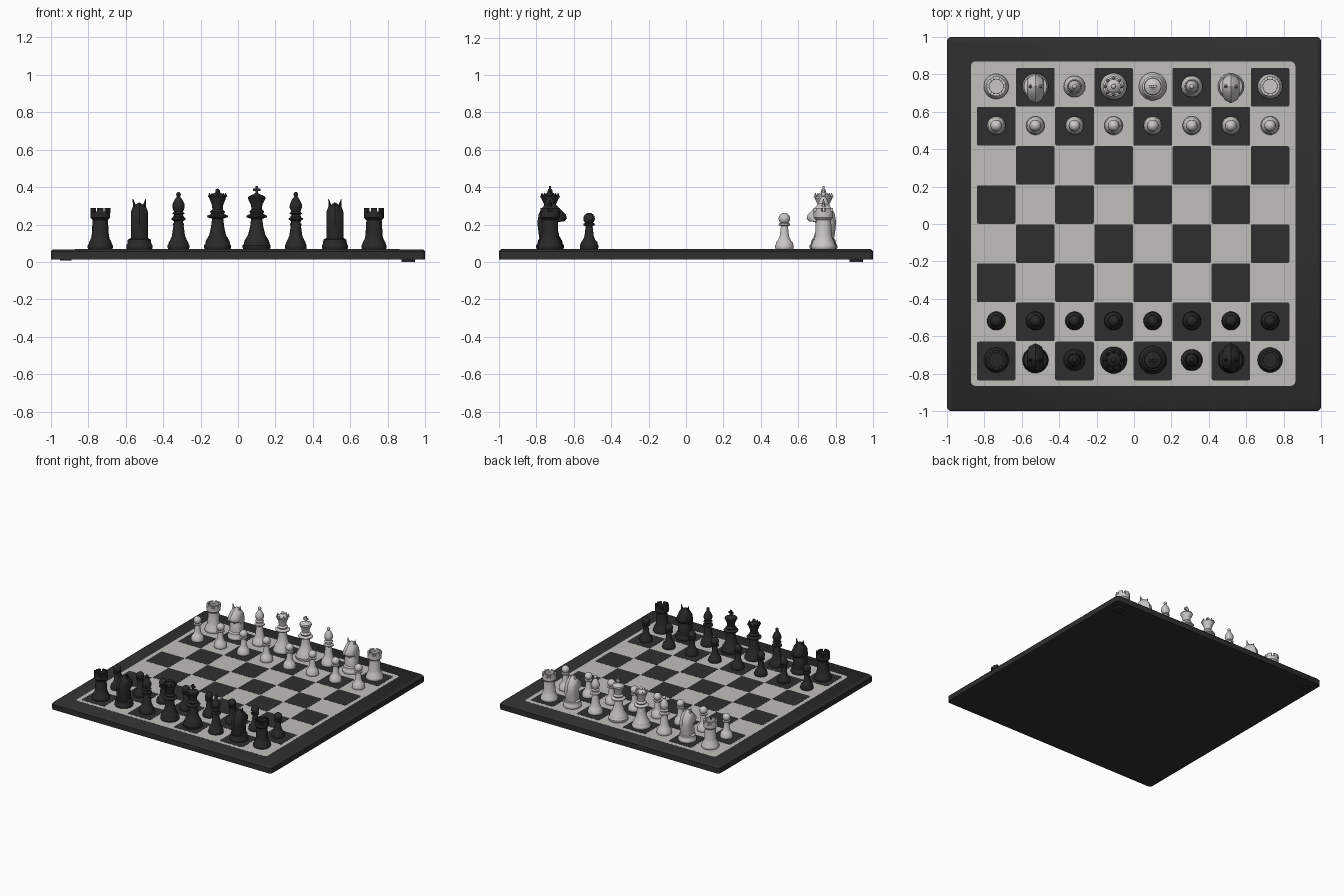
import bpy, bmesh, math
from mathutils import Matrix, Vector

cube = bpy.data.objects.get("Cube")
if cube:
    bpy.data.objects.remove(cube)


def material(name, colour):
    m = bpy.data.materials.new(name)
    m.use_nodes = True
    m.diffuse_color = (*colour, 1)
    m.node_tree.nodes["Principled BSDF"].inputs["Base Color"].default_value = (*colour, 1)
    return m


FRAME = material("dark board", (0.028, 0.028, 0.028))
FIELD = material("light board", (0.53, 0.52, 0.49))
BLACK = material("dark pieces", (0.022, 0.022, 0.022))
WHITE = material("light pieces", (0.58, 0.57, 0.55))

PITCH, START, FLOOR = 0.209, -0.736, 0.069


def to_mesh(bm, name, mat):
    bmesh.ops.recalc_face_normals(bm, faces=bm.faces)
    for f in bm.faces:
        f.smooth = True
    mesh = bpy.data.meshes.new(name)
    bm.to_mesh(mesh)
    bm.free()
    mesh.set_sharp_from_angle(angle=math.radians(40))
    mesh.materials.append(mat)
    return mesh


def place(name, mesh, loc=(0, 0, 0), turn=0):
    ob = bpy.data.objects.new(name, mesh)
    ob.location = loc
    ob.rotation_euler.z = turn
    bpy.context.collection.objects.link(ob)
    return ob


def slab(bm, cx, cy, half, z0, z1, radius, bevel=0):
    """Square slab with rounded corners and an optional bevelled rim."""
    def ring(h, r, z):
        out = []
        for q in range(4):
            a0 = q * math.pi / 2
            sx, sy = [(1, 1), (-1, 1), (-1, -1), (1, -1)][q]
            for k in range(4):
                a = a0 + k * math.pi / 6
                out.append(bm.verts.new((cx + sx * (h - r) + r * math.cos(a),
                                         cy + sy * (h - r) + r * math.sin(a), z)))
        return out
    rings = [ring(half, radius, z0), ring(half, radius, z1 - bevel)]
    if bevel:
        rings.append(ring(half - bevel, radius, z1))
    for a, b in zip(rings, rings[1:]):
        for i in range(len(a)):
            j = (i + 1) % len(a)
            bm.faces.new((a[i], a[j], b[j], b[i]))
    bm.faces.new(rings[0])
    bm.faces.new(rings[-1])


# Board: frame, light field, dark squares, small feet
bm = bmesh.new()
slab(bm, 0, 0, 1, 0.014, 0.068, 0.025, 0.012)
place("board_frame", to_mesh(bm, "board_frame", FRAME))

bm = bmesh.new()
slab(bm, -0.005, 0.002, 0.867, 0.06, 0.0685, 0.025)
place("light_field", to_mesh(bm, "light_field", FIELD))

bm = bmesh.new()
for col in range(8):
    for row in range(8):
        if (col + row) % 2 == 0:
            slab(bm, START + col * PITCH, START + 0.004 + row * PITCH, 0.103, 0.062, 0.0695, 0.008)
place("dark_squares", to_mesh(bm, "dark_squares", FRAME))

bm = bmesh.new()
slab(bm, 0.91, 0.91, 0.035, 0, 0.02, 0.01)
slab(bm, -0.92, 0.91, 0.03, 0.008, 0.02, 0.01)
place("feet", to_mesh(bm, "feet", FRAME))


# Shape helpers for the pieces
def lathe(bm, profile, n=18):
    rings = [[bm.verts.new((r * math.cos(t * math.tau / n), r * math.sin(t * math.tau / n), z))
              for t in range(n)] for r, z in profile]
    for a, b in zip(rings, rings[1:]):
        for i in range(n):
            j = (i + 1) % n
            bm.faces.new((a[i], a[j], b[j], b[i]))
    bm.faces.new(rings[0])
    bm.faces.new(rings[-1])


def ball(bm, r, z, stretch=1):
    bmesh.ops.create_uvsphere(bm, u_segments=14, v_segments=8, radius=r,
                              matrix=Matrix.Translation((0, 0, z)) @ Matrix.Diagonal((1, 1, stretch, 1)))


def box(bm, centre, size, angle=0):
    bmesh.ops.create_cube(bm, size=1, matrix=Matrix.Rotation(angle, 4, "Z")
                          @ Matrix.Translation(centre) @ Matrix.Diagonal((*size, 1)))


def foot(r):
    """Stepped base shared by every piece."""
    return [(r * 0.95, 0), (r, 0.006), (r, 0.02), (r * 0.92, 0.027), (r * 0.9, 0.036)]


def pawn(bm):
    lathe(bm, foot(0.05) + [(0.034, 0.048), (0.025, 0.07), (0.019, 0.122),
                            (0.031, 0.128), (0.03, 0.136), (0.016, 0.142)])
    ball(bm, 0.031, 0.163)


def rook(bm):
    lathe(bm, foot(0.067) + [(0.052, 0.05), (0.046, 0.07), (0.041, 0.155), (0.053, 0.168),
                             (0.053, 0.2), (0.037, 0.2), (0.037, 0.178)])
    for k in range(6):
        box(bm, (0.0445, 0, 0.206), (0.015, 0.034, 0.028), (k + 0.5) * math.tau / 6)


def bishop(bm):
    lathe(bm, foot(0.058) + [(0.046, 0.045), (0.035, 0.07), (0.024, 0.15), (0.039, 0.158),
                             (0.037, 0.166), (0.024, 0.172), (0.024, 0.184), (0.034, 0.19),
                             (0.024, 0.2), (0.033, 0.222), (0.032, 0.24), (0.02, 0.265),
                             (0.007, 0.284)])
    ball(bm, 0.013, 0.292)


def royal_body(r, top):
    return foot(r) + [(r * 0.85, 0.048), (r * 0.62, 0.075), (0.035, 0.12), (0.03, 0.162),
                      (0.054, 0.17), (0.056, 0.178), (0.034, 0.188), (0.04, 0.2),
                      (0.028, 0.212), (0.03, 0.235), (0.048, top)]


def queen(bm):
    lathe(bm, royal_body(0.072, 0.282) + [(0.038, 0.282), (0.03, 0.292), (0.012, 0.304)])
    for k in range(8):
        bmesh.ops.create_cone(bm, cap_ends=True, segments=5, radius1=0.011, radius2=0.002, depth=0.022,
                              matrix=Matrix.Rotation(k * math.tau / 8, 4, "Z")
                              @ Matrix.Translation((0.043, 0, 0.288)))
    ball(bm, 0.013, 0.31)


def king(bm):
    lathe(bm, royal_body(0.075, 0.272) + [(0.044, 0.281), (0.014, 0.295), (0.008, 0.3)])
    box(bm, (0, 0, 0.315), (0.013, 0.013, 0.044))
    box(bm, (0, 0, 0.318), (0.04, 0.013, 0.014))


def knight(bm):
    lathe(bm, foot(0.07) + [(0.062, 0.05), (0.04, 0.062)])
    # head outline as (forward, up), lofted thinner toward each cheek
    outline = [(0.05, 0.045), (0.048, 0.08), (0.034, 0.12), (0.045, 0.145), (0.078, 0.148),
               (0.09, 0.165), (0.085, 0.185), (0.055, 0.215), (0.03, 0.24), (0.0, 0.25),
               (-0.035, 0.23), (-0.06, 0.19), (-0.068, 0.14), (-0.062, 0.09), (-0.055, 0.045)]
    mid = Vector((0, 0.145))
    loops = []
    for x, s in ((-0.046, 0.5), (-0.034, 0.8), (0, 1), (0.034, 0.8), (0.046, 0.5)):
        loop = []
        for p in outline:
            q = mid + (Vector(p) - mid) * s
            # keep the neck joined to the base
            loop.append(bm.verts.new((x, q.x, p[1] if p[1] < 0.05 else q.y)))
        loops.append(loop)
    n = len(outline)
    for a, b in zip(loops, loops[1:]):
        for i in range(n):
            j = (i + 1) % n
            bm.faces.new((a[i], a[j], b[j], b[i]))
    bm.faces.new(loops[0])
    bm.faces.new(loops[-1])
    for side in (-1, 1):  # ears
        bmesh.ops.create_cone(bm, cap_ends=True, segments=6, radius1=0.019, radius2=0.002, depth=0.075,
                              matrix=Matrix.Translation((side * 0.026, 0.0, 0.23))
                              @ Matrix.Rotation(side * 0.22, 4, "Y"))


# Both armies: knights face the middle of the board
BUILD = {"pawn": pawn, "rook": rook, "knight": knight, "bishop": bishop, "queen": queen, "king": king}
BACK_ROW = ["rook", "knight", "bishop", "queen", "king", "bishop", "knight", "rook"]

for side, mat, back_y, pawn_y, turn in (("dark", BLACK, -0.727, -0.518, 0),
                                        ("light", WHITE, 0.735, 0.526, math.pi)):
    meshes = {}
    for kind, build in BUILD.items():
        bm = bmesh.new()
        build(bm)
        meshes[kind] = to_mesh(bm, f"{side}_{kind}", mat)
    for col, kind in enumerate(BACK_ROW):
        x = START + col * PITCH
        place(f"{side}_{kind}_{col + 1}", meshes[kind], (x, back_y, FLOOR), turn)
        place(f"{side}_pawn_{col + 1}", meshes["pawn"], (x, pawn_y, FLOOR), turn)
